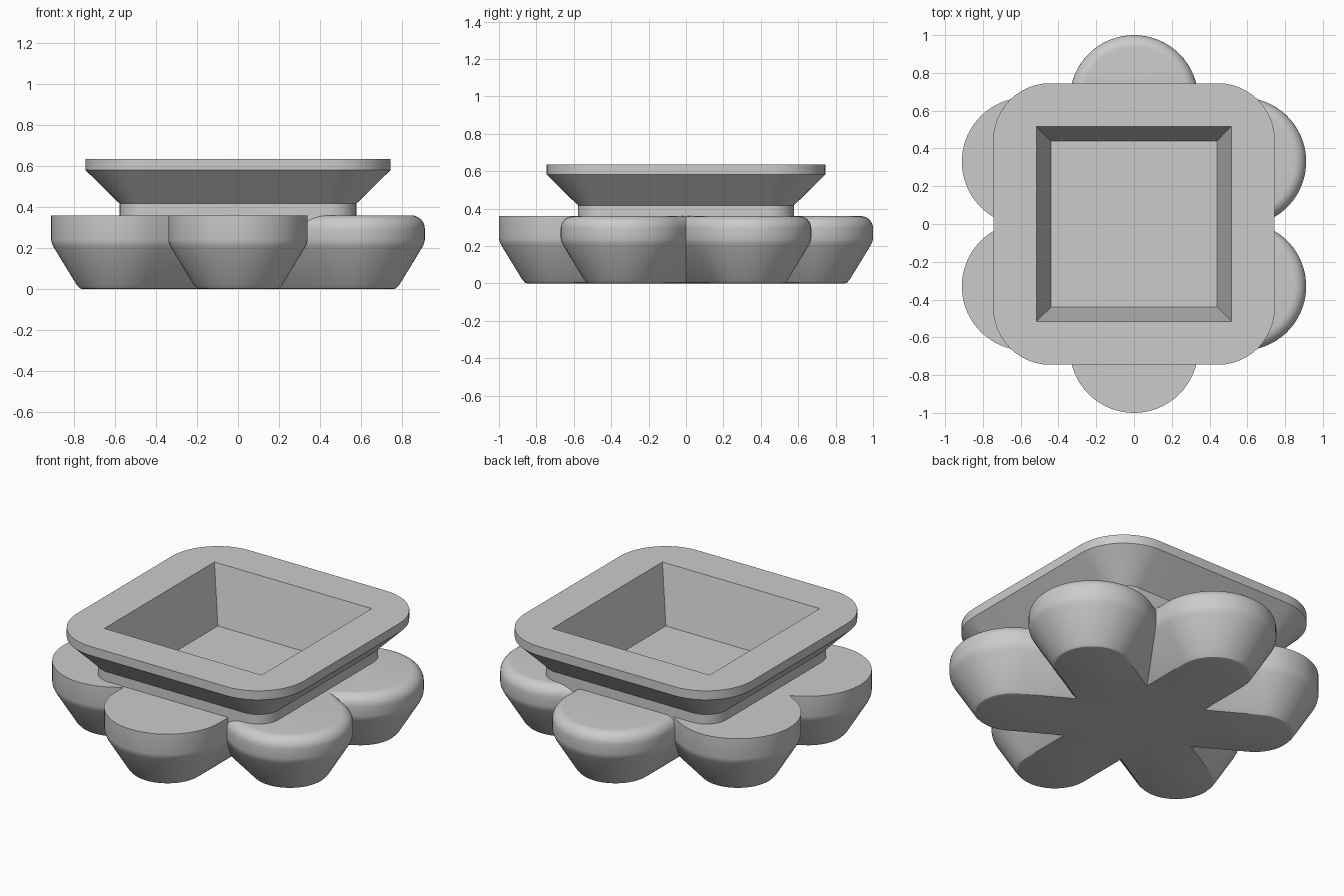
import bpy
import bmesh
from math import cos, sin, pi, radians
from mathutils import Matrix

cube = bpy.data.objects.get("Cube")
if cube:
    bpy.data.objects.remove(cube, do_unlink=True)

grey = bpy.data.materials.new("plain grey")
grey.use_nodes = True
grey.diffuse_color = (0.6, 0.6, 0.6, 1)
grey.node_tree.nodes["Principled BSDF"].inputs["Base Color"].default_value = (0.6, 0.6, 0.6, 1)


def loft(bm, rings):
    """Skin a stack of equal-length rings and cap both ends."""
    loops = [[bm.verts.new(p) for p in ring] for ring in rings]
    n = len(loops[0])
    for low, high in zip(loops, loops[1:]):
        for i in range(n):
            j = (i + 1) % n
            bm.faces.new((low[i], low[j], high[j], high[i]))
    bm.faces.new(loops[0][::-1])
    bm.faces.new(loops[-1])
    return [v for loop in loops for v in loop]


def make_object(name, bm):
    bmesh.ops.recalc_face_normals(bm, faces=bm.faces)
    mesh = bpy.data.meshes.new(name)
    bm.to_mesh(mesh)
    bm.free()
    mesh.materials.append(grey)
    obj = bpy.data.objects.new(name, mesh)
    bpy.context.collection.objects.link(obj)
    return obj


def square_ring(half, z):
    return [(x * half, y * half, z) for x, y in ((-1, -1), (1, -1), (1, 1), (-1, 1))]


def rounded_square(half, z, centre=0.445, steps=12):
    radius = half - centre
    ring = []
    for quarter in range(4):
        mid = pi / 4 + quarter * pi / 2
        cx, cy = (centre * (1 if f(mid) > 0 else -1) for f in (cos, sin))
        for i in range(steps + 1):
            a = mid - pi / 4 + i * pi / 2 / steps
            ring.append((cx + radius * cos(a), cy + radius * sin(a), z))
    return ring


def petal_ring(radius, z, centre=0.66, steps=32):
    ring = [(-0.1, -radius, z)]
    for i in range(steps + 1):
        a = -pi / 2 + i * pi / steps
        ring.append((centre + radius * cos(a), radius * sin(a), z))
    return ring + [(-0.1, radius, z)]


def make_cutter(name, bottom, top):
    bm = bmesh.new()
    loft(bm, [square_ring(*bottom), square_ring(*top)])
    obj = make_object(name, bm)
    obj.hide_render = True
    obj.hide_viewport = True
    return obj


def finish(obj, cutter, merge=False):
    """Cut the cavity, then shade smooth between sharp edges."""
    mod = obj.modifiers.new("cavity", 'BOOLEAN')
    mod.operation = 'DIFFERENCE'
    mod.solver = 'EXACT'
    mod.use_self = merge
    mod.object = cutter
    bpy.ops.object.select_all(action='DESELECT')
    obj.select_set(True)
    bpy.context.view_layer.objects.active = obj
    bpy.ops.object.modifier_apply(modifier=mod.name)
    bpy.ops.object.shade_smooth_by_angle(angle=radians(28))


# Petal base: six tapered lobes, three of them with a rounded top edge
TOP, R, FILLET = 0.36, 0.34, 0.065
lower = [(0.185, 0), (0.2, 0.004), (0.215, 0.02), (0.328, 0.205), (0.336, 0.222), (R, 0.24)]
round_top = [(R - FILLET + FILLET * cos(a), TOP - FILLET + FILLET * sin(a))
             for a in (i * pi / 16 for i in range(9))]
bm = bmesh.new()
for angle in range(-150, 180, 60):
    profile = lower + (round_top if -30 <= angle <= 90 else [(R, TOP)])
    verts = loft(bm, [petal_ring(r, z) for r, z in profile])
    bmesh.ops.rotate(bm, verts=verts, matrix=Matrix.Rotation(radians(angle), 3, 'Z'))
base = make_object("petal_base", bm)
finish(base, make_cutter("base_cutter", (0.5, 0.28), (0.5, 0.8)), merge=True)

# Square bowl: neck, flare and rim, with a sloped square cavity
bm = bmesh.new()
loft(bm, [rounded_square(h, z) for h, z in
          ((0.577, 0.26), (0.577, 0.417), (0.745, 0.582), (0.745, 0.635))])
bowl = make_object("square_bowl", bm)
finish(bowl, make_cutter("bowl_cutter", (0.44, 0.305), (0.538, 0.735)))
